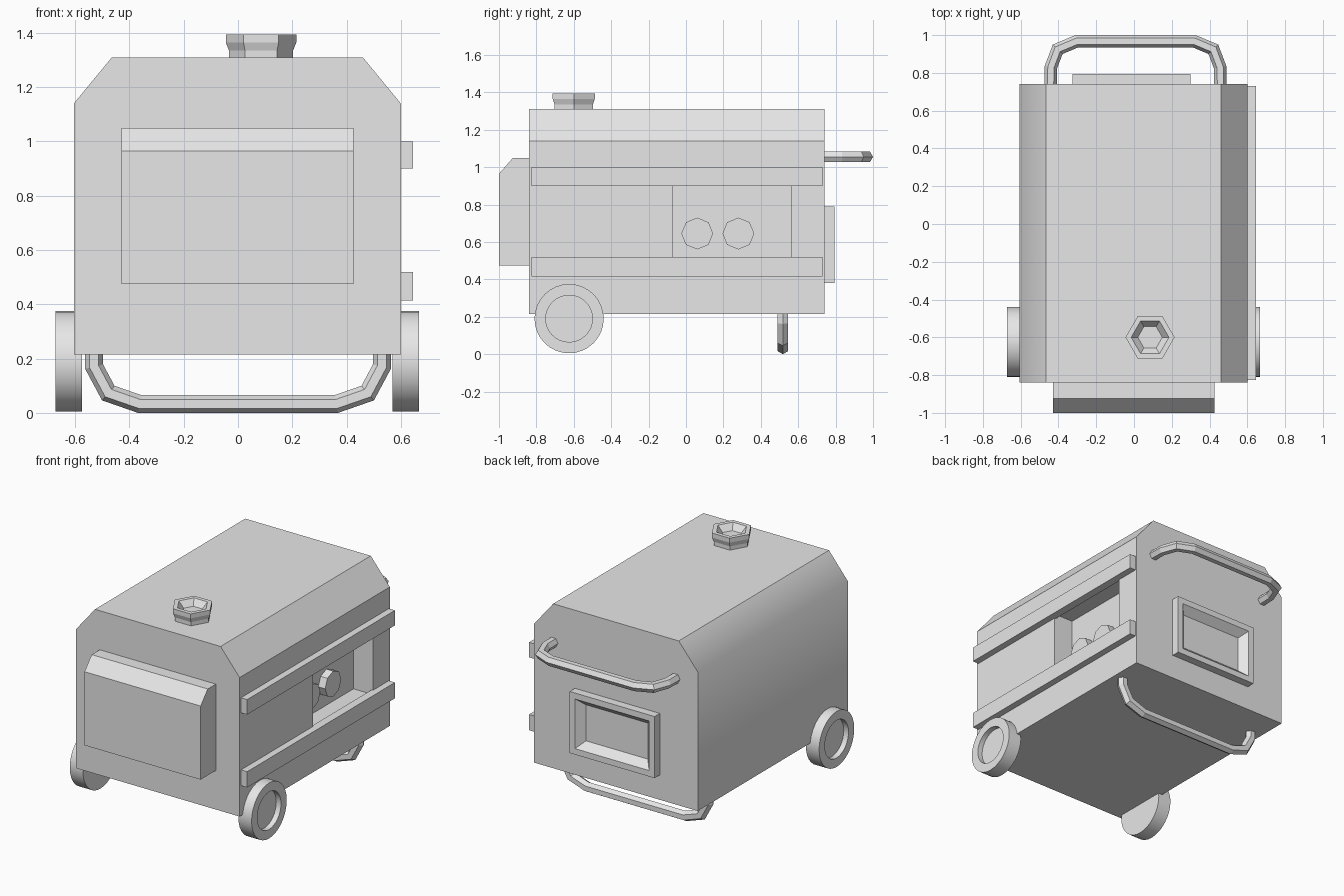
import bpy, bmesh, math
from mathutils import Vector, Matrix

if "Cube" in bpy.data.objects:
    bpy.data.objects.remove(bpy.data.objects["Cube"])

GREY = bpy.data.materials.new("light_grey")
GREY.use_nodes = True
GREY.diffuse_color = (0.8, 0.8, 0.8, 1)
GREY.node_tree.nodes["Principled BSDF"].inputs["Base Color"].default_value = (0.8, 0.8, 0.8, 1)


def finish(name, bm, smooth_angle=None):
    bmesh.ops.recalc_face_normals(bm, faces=bm.faces)
    mesh = bpy.data.meshes.new(name)
    bm.to_mesh(mesh)
    bm.free()
    mesh.materials.append(GREY)
    obj = bpy.data.objects.new(name, mesh)
    bpy.context.scene.collection.objects.link(obj)
    bpy.ops.object.select_all(action="DESELECT")
    obj.select_set(True)
    bpy.context.view_layer.objects.active = obj
    if smooth_angle:
        bpy.ops.object.shade_smooth_by_angle(angle=math.radians(smooth_angle))
    return obj


def loft(name, loops, smooth_angle=None):
    """Bridge successive loops of points and close both ends."""
    bm = bmesh.new()
    rings = [[bm.verts.new(p) for p in loop] for loop in loops]
    n = len(rings[0])
    for a, b in zip(rings, rings[1:]):
        for i in range(n):
            j = (i + 1) % n
            bm.faces.new((a[i], a[j], b[j], b[i]))
    bm.faces.new(rings[0])
    bm.faces.new(rings[-1])
    return finish(name, bm, smooth_angle)


def box(name, x, y, z):
    return loft(name, [[(x[0], v, z[0]), (x[1], v, z[0]), (x[1], v, z[1]), (x[0], v, z[1])] for v in y])


def turned(name, profile, sides, matrix, smooth_angle=None):
    """Turn (radius, height) pairs around local z."""
    angles = [2 * math.pi * i / sides for i in range(sides)]
    loops = [[matrix @ Vector((r * math.cos(a), r * math.sin(a), h)) for a in angles]
             for r, h in profile]
    return loft(name, loops, smooth_angle)


def tube(name, path, axis, radius):
    """Six-sided mitred tube along a planar path; axis is the plane normal."""
    pts, axis = [Vector(p) for p in path], Vector(axis)
    loops = []
    for i, p in enumerate(pts):
        d1 = (p - pts[max(i - 1, 0)]).normalized()
        d2 = (pts[min(i + 1, len(pts) - 1)] - p).normalized()
        d1, d2 = (d1 if i else d2), (d2 if i < len(pts) - 1 else d1)
        side = axis.cross(d1 + d2).normalized()
        side /= side.dot(axis.cross(d1))
        loops.append([p + radius * (side * math.cos(k * math.pi / 3) + axis * math.sin(k * math.pi / 3))
                      for k in range(6)])
    return loft(name, loops)


# Housing with chamfered shoulders
outline = [(-0.605, 0.215), (0.6, 0.215), (0.6, 1.14), (0.46, 1.31), (-0.465, 1.31), (-0.605, 1.14)]
housing = loft("housing", [[(x, y, z) for x, z in outline] for y in (-0.84, 0.74)])

# Control recess cut into the left side
cutter = box("recess_cutter", (0.455, 0.8), (-0.07, 0.565), (0.49, 0.93))
cutter.hide_render = True
cut = housing.modifiers.new("recess", "BOOLEAN")
cut.object = cutter
cut.solver = "EXACT"
bpy.ops.object.select_all(action="DESELECT")
housing.select_set(True)
bpy.context.view_layer.objects.active = housing
bpy.ops.object.modifier_apply(modifier=cut.name)
bpy.data.objects.remove(cutter)
for face in housing.data.polygons:
    face.use_smooth = face.normal.x < -0.1

# Control knobs inside the recess
for label, y in (("front", 0.06), ("rear", 0.28)):
    place = Matrix.Translation((0.45, y, 0.645)) @ Matrix.Rotation(math.pi / 2, 4, "Y")
    turned(label + "_knob", [(0.085, 0), (0.085, 0.055)], 8, place)

# Side rails
box("upper_rail", (0.59, 0.645), (-0.825, 0.73), (0.9, 1.0))
box("lower_rail", (0.59, 0.645), (-0.825, 0.73), (0.415, 0.52))

# Front box with sloped top edge
side = [(-0.83, 0.475), (-1, 0.475), (-1, 0.965), (-0.925, 1.05), (-0.83, 1.05)]
loft("front_box", [[(x, y, z) for y, z in side] for x in (-0.43, 0.425)])

# Rear vent frame, sloping inward to a sunken panel
vent = [(0, 0.735), (0, 0.795), (0.04, 0.795), (0.085, 0.745)]
loft("rear_vent", [[(-0.325 + i, y, 0.38 + i), (0.3 - i, y, 0.38 + i),
                    (0.3 - i, y, 0.79 - i), (-0.325 + i, y, 0.79 - i)] for i, y in vent])

# Wheels with sunken hubs
for label, x, s in (("left", 0.57, 1), ("right", -0.575, -1)):
    place = Matrix.Translation((x, -0.625, 0.19)) @ Matrix.Rotation(s * math.pi / 2, 4, "Y")
    turned(label + "_wheel", [(0.185, 0), (0.185, 0.097), (0.125, 0.097), (0.125, 0.062)], 32, place, 30)

# Hexagonal fuel cap with a dished top
turned("fuel_cap", [(0.118, 1.3), (0.118, 1.335), (0.13, 1.365), (0.13, 1.395), (0.1, 1.395), (0.065, 1.355)],
       6, Matrix.Translation((0.085, -0.6, 0)))

# Rear push handle and support foot
half = [(0.45, 0.72), (0.448, 0.83), (0.412, 0.925), (0.312, 0.967)]
handle = [(-x, y) for x, y in half] + half[::-1]
tube("push_handle", [(x + 0.008, y, 1.055) for x, y in handle], (0, 0, 1), 0.033)
half = [(0.53, 0.23), (0.53, 0.17), (0.478, 0.073), (0.363, 0.033)]
foot = [(-x, z) for x, z in half] + half[::-1]
tube("support_foot", [(x, 0.518, z) for x, z in foot], (0, 1, 0), 0.033)
